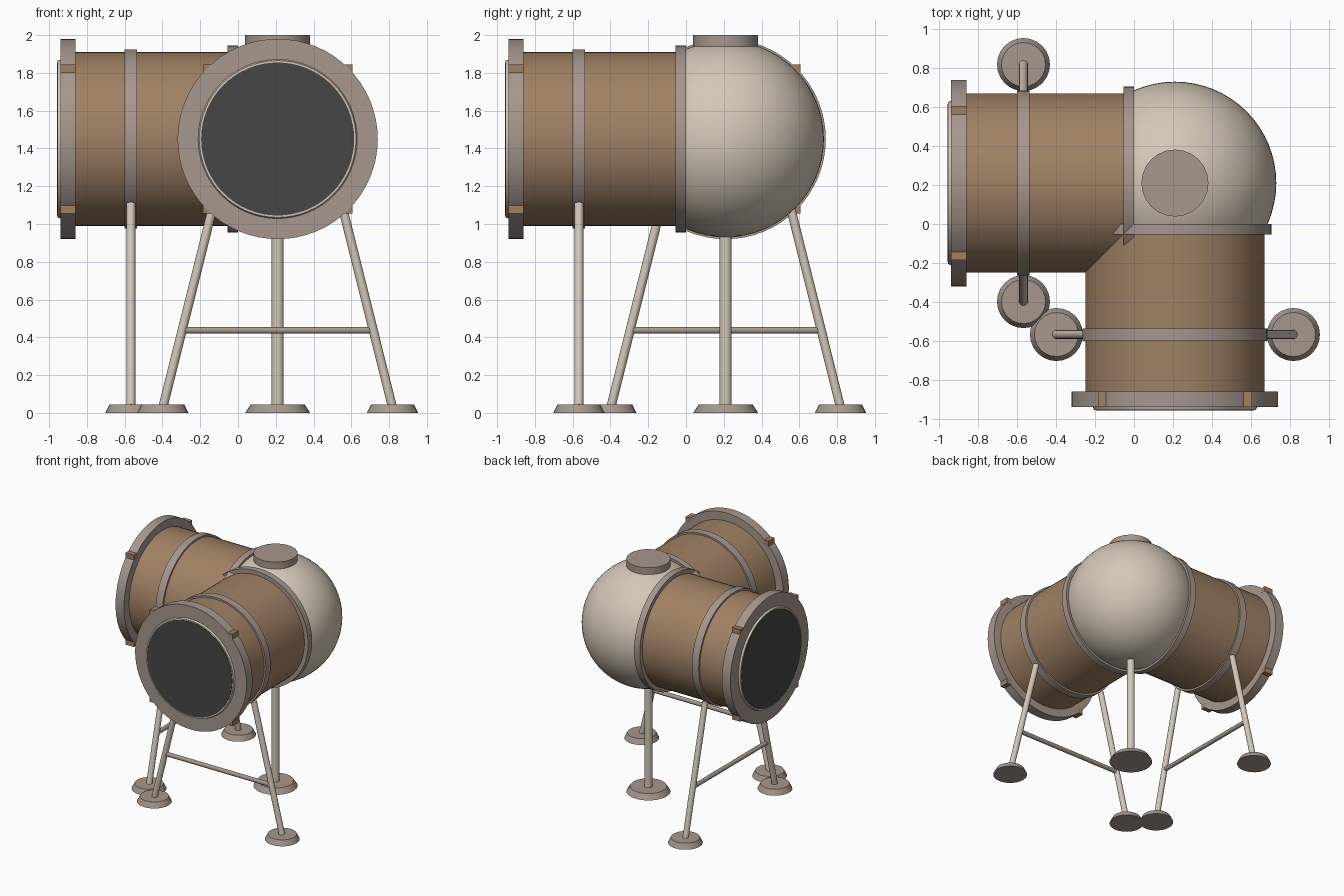
import bpy, bmesh, math
from mathutils import Vector

if "Cube" in bpy.data.objects:
    bpy.data.objects.remove(bpy.data.objects["Cube"])


def make_mat(name, hex_rgb):
    def lin(c):
        c /= 255
        return c / 12.92 if c < 0.04045 else ((c + 0.055) / 1.055) ** 2.4
    m = bpy.data.materials.new(name)
    m.diffuse_color = (*[lin(c) for c in hex_rgb], 1)
    m.use_nodes = True
    m.node_tree.nodes["Principled BSDF"].inputs["Base Color"].default_value = m.diffuse_color
    return m


BROWN = make_mat("brown panel", (160, 129, 100))
BEIGE = make_mat("beige shell", (212, 200, 184))
GREY = make_mat("taupe metal", (166, 151, 142))
DARK = make_mat("dark hatch", (70, 70, 70))

C, H = 0.21, 1.45          # hub centre (x = y) and axis height


def finish(name, bm, mat, smooth=True):
    me = bpy.data.meshes.new(name)
    bm.to_mesh(me)
    bm.free()
    ob = bpy.data.objects.new(name, me)
    bpy.context.collection.objects.link(ob)
    me.materials.append(mat)
    if smooth:
        bpy.ops.object.select_all(action='DESELECT')
        ob.select_set(True)
        bpy.context.view_layer.objects.active = ob
        bpy.ops.object.shade_smooth_by_angle(angle=math.radians(35))
    return ob


def tube(name, p0, p1, r0, mat, r1=None, seg=64):
    """Capped cylinder or cone from p0 to p1."""
    p0, p1 = Vector(p0), Vector(p1)
    d = p1 - p0
    bm = bmesh.new()
    bmesh.ops.create_cone(bm, cap_ends=True, segments=seg, radius1=r0,
                          radius2=r0 if r1 is None else r1, depth=d.length)
    rot = d.to_track_quat('Z', 'Y')
    for v in bm.verts:
        v.co = rot @ v.co + (p0 + p1) / 2
    return finish(name, bm, mat)


def box(name, centre, size, mat):
    bm = bmesh.new()
    bmesh.ops.create_cube(bm, size=1)
    for v in bm.verts:
        v.co = Vector(centre) + Vector([a * b for a, b in zip(v.co, size)])
    return finish(name, bm, mat, False)


def foot(name, x, y, r):
    tube(name, (x, y, 0), (x, y, 0.045), r, GREY, r * 0.83, 24)


# Spherical hub with its roof hatch and central leg
bm = bmesh.new()
bmesh.ops.create_uvsphere(bm, u_segments=64, v_segments=32, radius=0.52)
for v in bm.verts:
    v.co += Vector((C, C, H))
finish("hub_sphere", bm, BEIGE)
tube("roof_hatch", (C, C, 1.93), (C, C, 2.0), 0.172, GREY, seg=24)
tube("centre_leg", (C, C, 0.04), (C, C, 0.96), 0.032, BEIGE, seg=24)
foot("centre_foot", C, C, 0.172)

# Two identical arms, one along -y and one along -x
for arm, swap in (("front", False), ("left", True)):
    def at(across, along, z):
        return (along, across, z) if swap else (across, along, z)

    def ring(name, a0, a1, r, mat, r1=None):
        tube(f"{arm}_{name}", at(C, a0, H), at(C, a1, H), r, mat, r1)

    ring("barrel", C, -0.90, 0.46, BROWN)
    ring("hub_collar", 0.0, -0.055, 0.495, GREY)
    ring("middle_band", -0.535, -0.60, 0.475, GREY)
    ring("end_flange", -0.86, -0.94, 0.53, GREY)
    ring("hatch_rim", -0.93, -0.955, 0.425, BEIGE, 0.415)
    ring("hatch_panel", -0.95, -0.958, 0.405, DARK)

    # Clamps on the flange diagonals
    for sx in (-1, 1):
        for sz in (-1, 1):
            box(f"{arm}_flange_clamp", at(C + sx * 0.373, -0.899, H + sz * 0.373),
                at(0.044, 0.08, 0.044), BROWN)

    # Splayed legs, feet and cross bar
    ya = -0.567
    for s in (-1, 1):
        tube(f"{arm}_splayed_leg", at(C + s * 0.605, ya, 0.04),
             at(C + s * 0.338, ya, 1.11), 0.024, BEIGE, seg=20)
        foot(f"{arm}_foot", *at(C + s * 0.608, ya, 0)[:2], 0.136)
    tube(f"{arm}_cross_bar", at(C - 0.505, ya, 0.437), at(C + 0.505, ya, 0.437),
         0.018, GREY, seg=16)
